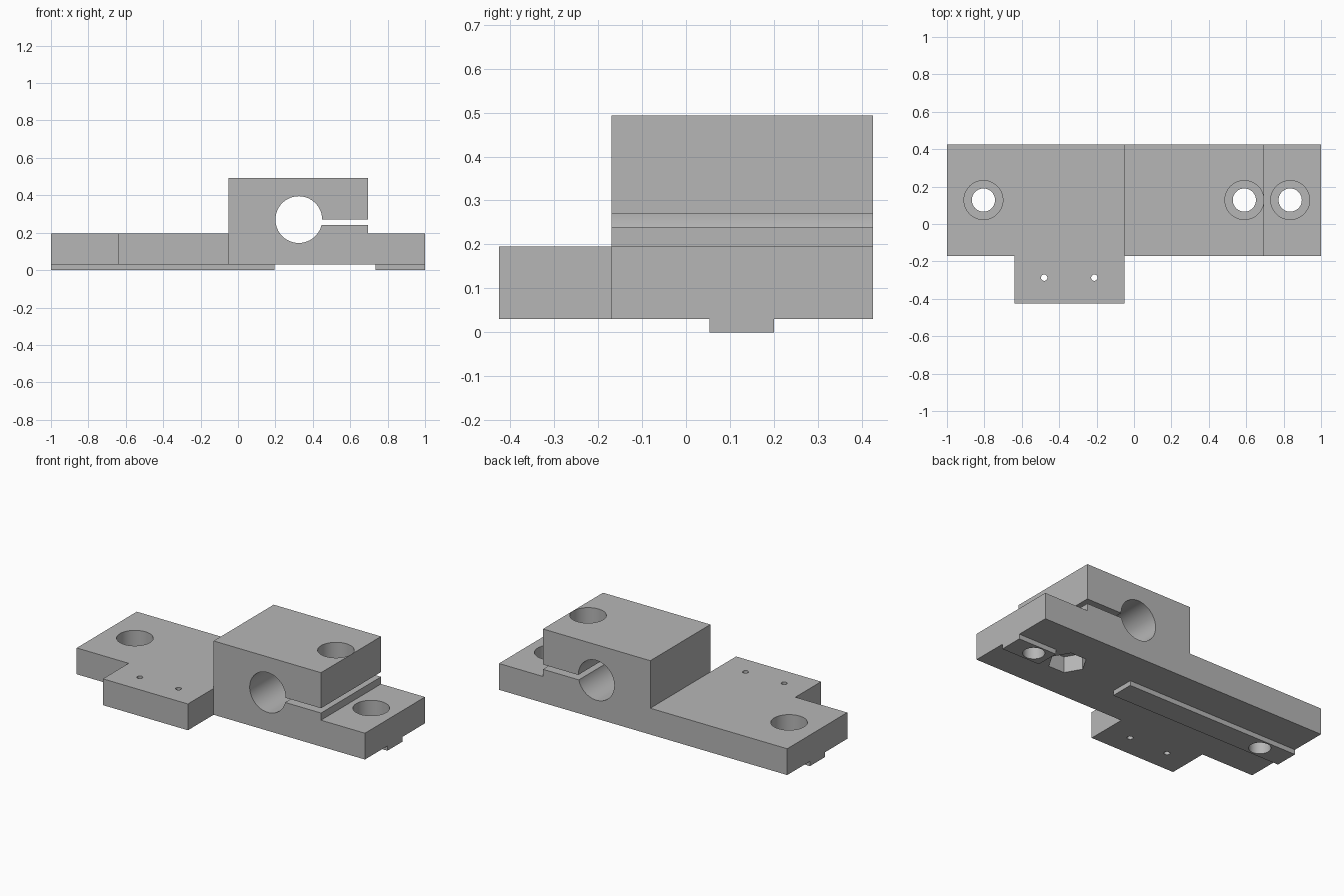
import bpy, bmesh, math
from mathutils import Matrix

cube = bpy.data.objects.get("Cube")
if cube:
    bpy.data.objects.remove(cube, do_unlink=True)

grey = bpy.data.materials.new("machined grey")
grey.use_nodes = True
colour = (0.47, 0.47, 0.47, 1)
grey.diffuse_color = colour
grey.node_tree.nodes["Principled BSDF"].inputs["Base Color"].default_value = colour


def add_mesh(name, bm):
    bmesh.ops.recalc_face_normals(bm, faces=bm.faces)
    mesh = bpy.data.meshes.new(name)
    bm.to_mesh(mesh)
    bm.free()
    mesh.materials.append(grey)
    obj = bpy.data.objects.new(name, mesh)
    bpy.context.collection.objects.link(obj)
    return obj


def box(name, x, y, z):
    bm = bmesh.new()
    bmesh.ops.create_cube(bm, size=1)
    for v in bm.verts:
        for i, (low, high) in enumerate((x, y, z)):
            v.co[i] = low if v.co[i] < 0 else high
    return add_mesh(name, bm)


def cylinder(name, x, y, z, radius, sides=64):
    bm = bmesh.new()
    bmesh.ops.create_cone(bm, cap_ends=True, segments=sides, radius1=radius,
                          radius2=radius, depth=z[1] - z[0])
    bmesh.ops.translate(bm, verts=bm.verts, vec=(x, y, sum(z) / 2))
    return add_mesh(name, bm)


def combine(target, tool, operation):
    mod = target.modifiers.new(operation.lower(), 'BOOLEAN')
    mod.operation, mod.object, mod.solver = operation, tool, 'EXACT'
    bpy.context.view_layer.objects.active = target
    bpy.ops.object.modifier_apply(modifier=mod.name)
    bpy.data.objects.remove(tool, do_unlink=True)


FRONT, BACK, BOTTOM, DECK, TOP = -0.17, 0.425, 0.03, 0.195, 0.493
HOLE_Y = 0.128

# Base plate and split clamp block as one stepped front profile
profile = [(-1, BOTTOM), (1, BOTTOM), (1, DECK), (0.695, DECK),
           (0.695, TOP), (-0.05, TOP), (-0.05, DECK), (-1, DECK)]
bm = bmesh.new()
face = bm.faces.new([bm.verts.new((x, FRONT, z)) for x, z in profile])
side = bmesh.ops.extrude_face_region(bm, geom=[face])["geom"]
bmesh.ops.translate(bm, verts=[g for g in side if isinstance(g, bmesh.types.BMVert)],
                    vec=(0, BACK - FRONT, 0))
body = add_mesh("clamp_bracket", bm)

# Front sensor tab and the two locating keys underneath
combine(body, box("tab", (-0.64, -0.05), (-0.425, FRONT + 0.05), (BOTTOM, DECK)), 'UNION')
for ends in ((-1, 0.195), (0.735, 1)):
    combine(body, box("key", ends, (0.053, 0.2), (0, BOTTOM + 0.05)), 'UNION')

# Rod bore and clamping slit
bore = cylinder("bore", 0, 0, (-1, 1), 0.125)
bore.data.transform(Matrix.Translation((0.325, 0, 0.27)) @ Matrix.Rotation(math.pi / 2, 4, 'X'))
combine(body, bore, 'DIFFERENCE')
combine(body, box("slit", (0.325, 0.8), (-0.5, 0.5), (0.24, 0.27)), 'DIFFERENCE')

# Counterbored screw holes
for x, top in ((-0.805, DECK), (0.59, TOP), (0.835, DECK)):
    combine(body, cylinder("counterbore", x, HOLE_Y, (top - 0.12, top + 0.1), 0.104), 'DIFFERENCE')
    combine(body, cylinder("screw_hole", x, HOLE_Y, (-0.1, top), 0.062), 'DIFFERENCE')

# Hexagonal nut pocket below the clamp screw
nut = cylinder("nut_pocket", 0, 0, (-0.1, BOTTOM + 0.1), 0.11, 6)
nut.data.transform(Matrix.Translation((0.59, HOLE_Y, 0)) @ Matrix.Rotation(math.pi / 2, 4, 'Z'))
combine(body, nut, 'DIFFERENCE')

# Small holes through the tab
for x in (-0.48, -0.212):
    combine(body, cylinder("pin_hole", x, -0.287, (-0.1, 0.3), 0.017, 32), 'DIFFERENCE')

bpy.ops.object.select_all(action='DESELECT')
body.select_set(True)
bpy.context.view_layer.objects.active = body
bpy.ops.object.shade_smooth_by_angle(angle=math.radians(30))
